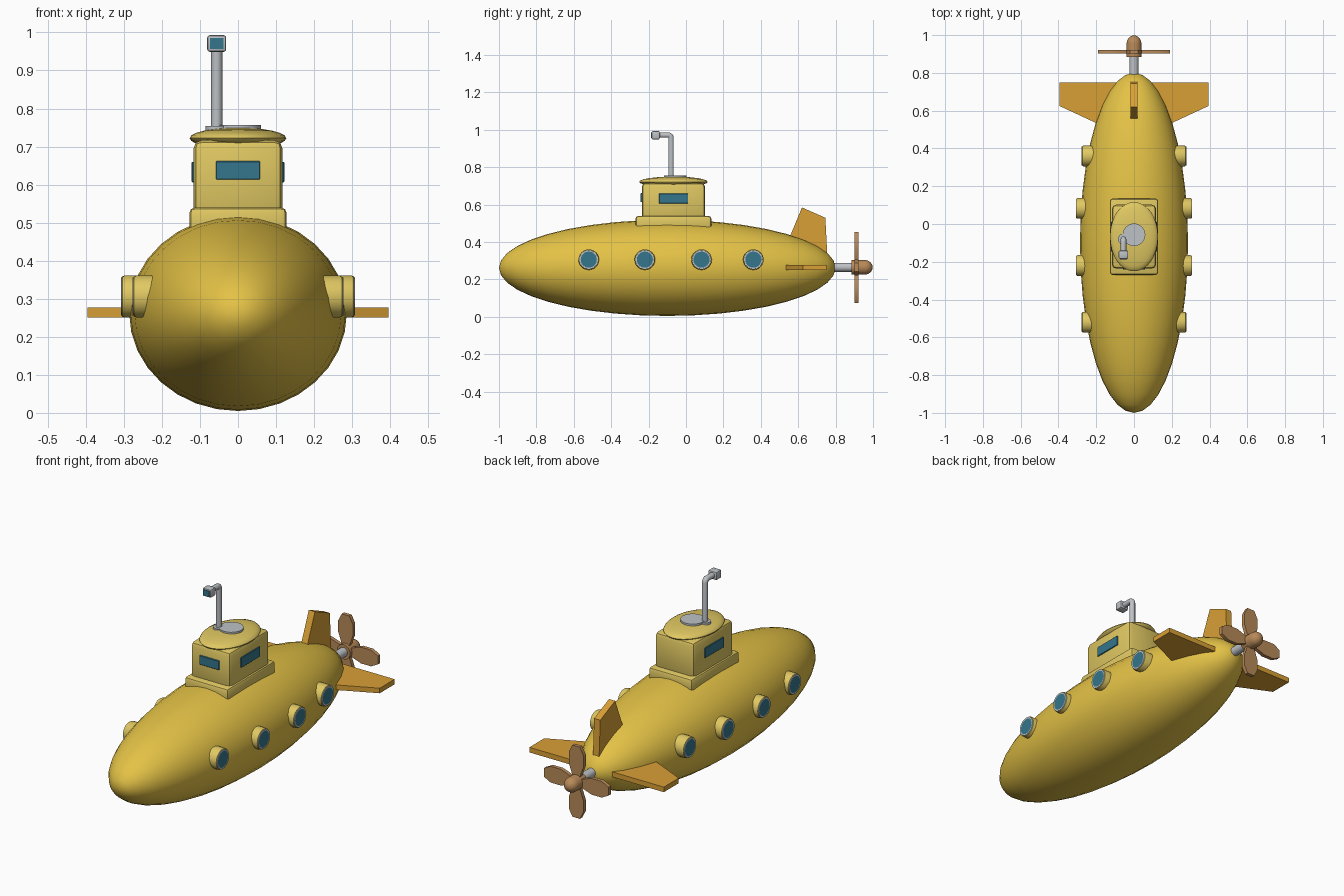
import bpy, bmesh, math
from mathutils import Matrix, Vector

cube = bpy.data.objects.get("Cube")
if cube:
    bpy.data.objects.remove(cube)


def material(name, srgb):
    m = bpy.data.materials.new(name)
    lin = [((c / 255 + 0.055) / 1.055) ** 2.4 for c in srgb] + [1]
    m.use_nodes = True
    m.diffuse_color = lin
    m.node_tree.nodes["Principled BSDF"].inputs["Base Color"].default_value = lin
    return m


YELLOW = material("hull yellow", (228, 194, 70))
PALE = material("pale yellow", (224, 200, 98))
ORANGE = material("fin orange", (217, 160, 54))
BRONZE = material("bronze", (184, 138, 88))
GREY = material("light grey metal", (190, 194, 198))
GLASS = material("teal glass", (52, 118, 140))


def finish(bm, name, mat, angle=35):
    bmesh.ops.recalc_face_normals(bm, faces=bm.faces)
    me = bpy.data.meshes.new(name)
    bm.to_mesh(me)
    bm.free()
    ob = bpy.data.objects.new(name, me)
    bpy.context.collection.objects.link(ob)
    me.materials.append(mat)
    bpy.ops.object.select_all(action='DESELECT')
    ob.select_set(True)
    bpy.context.view_layer.objects.active = ob
    bpy.ops.object.shade_smooth_by_angle(angle=math.radians(angle))
    return ob


def ellipsoid(name, mat, centre, radii, segs, rings, turn=Matrix()):
    bm = bmesh.new()
    bmesh.ops.create_uvsphere(bm, u_segments=segs, v_segments=rings, radius=1,
                              matrix=Matrix.LocRotScale(centre, None, radii) @ turn)
    return finish(bm, name, mat, 60)


def box(name, mat, lo, hi, bevel=0.0, segments=2):
    lo, hi = Vector(lo), Vector(hi)
    bm = bmesh.new()
    bmesh.ops.create_cube(bm, size=1, matrix=Matrix.LocRotScale((lo + hi) / 2, None, hi - lo))
    if bevel:
        bmesh.ops.bevel(bm, geom=bm.edges[:], offset=bevel, segments=segments,
                        profile=0.5, affect='EDGES')
    return finish(bm, name, mat)


def lathe(name, mat, profile, place, segs=24):
    """Spin (radius, height) points about local z, then place the part."""
    bm = bmesh.new()
    vs = [bm.verts.new((r, 0, h)) for r, h in profile]
    es = [bm.edges.new(p) for p in zip(vs, vs[1:])]
    bmesh.ops.spin(bm, geom=vs + es, cent=(0, 0, 0), axis=(0, 0, 1),
                   angle=math.tau, steps=segs)
    bmesh.ops.remove_doubles(bm, verts=bm.verts, dist=1e-5)
    bm.transform(place)
    return finish(bm, name, mat)


def plate(name, mat, outline, thick, place):
    """Extrude a flat outline evenly to both sides of its plane."""
    bm = bmesh.new()
    face = bm.faces.new([bm.verts.new((a, b, -thick / 2)) for a, b in outline])
    ext = bmesh.ops.extrude_face_region(bm, geom=[face])
    bmesh.ops.translate(bm, vec=(0, 0, thick),
                        verts=[v for v in ext["geom"] if isinstance(v, bmesh.types.BMVert)])
    bm.transform(place)
    return finish(bm, name, mat)


def along(axis, loc):
    return Matrix.Translation(loc) @ Vector(axis).to_track_quat('Z', 'Y').to_matrix().to_4x4()


# Hull
ellipsoid("hull", YELLOW, (0, -0.1, 0.262), (0.286, 0.9, 0.257), 32, 20,
          Matrix.Rotation(math.pi / 2, 4, 'X'))

# Tower with roof and hatch
box("tower_base", PALE, (-0.128, -0.27, 0.46), (0.128, 0.135, 0.54), 0.015)
box("tower_cabin", PALE, (-0.117, -0.236, 0.51), (0.117, 0.102, 0.717), 0.022)
ellipsoid("tower_roof", PALE, (0, -0.067, 0.722), (0.127, 0.183, 0.028), 32, 12)
lathe("hatch", GREY, [(0, 0.74), (0.06, 0.74), (0.06, 0.757), (0, 0.757)],
      Matrix.Translation((0, -0.057, 0)))

# Tower windows
box("front_window", GLASS, (-0.058, -0.242, 0.613), (0.058, -0.233, 0.662), 0.002, 1)
for side, s in (("left", 1), ("right", -1)):
    xs = sorted((s * 0.114, s * 0.122))
    box(side + "_tower_window", GLASS, (xs[0], -0.145, 0.606), (xs[1], 0.012, 0.66), 0.002, 1)

# Periscope
lathe("periscope_collar", GREY, [(0, 0.73), (0.029, 0.73), (0.029, 0.754), (0, 0.754)],
      Matrix.Translation((-0.056, -0.08, 0)))
curve = bpy.data.curves.new("periscope_tube", 'CURVE')
curve.dimensions = '3D'
curve.bevel_depth = 0.015
curve.bevel_resolution = 3
curve.use_fill_caps = True
bend = [(-0.095 + 0.015 * math.cos(t), 0.957 + 0.015 * math.sin(t))
        for t in (i * math.pi / 8 for i in range(5))]
path = [(-0.08, 0.73)] + bend + [(-0.15, 0.972)]
spline = curve.splines.new('POLY')
spline.points.add(len(path) - 1)
for p, (y, z) in zip(spline.points, path):
    p.co = (-0.056, y, z, 1)
curve.materials.append(GREY)
bpy.context.collection.objects.link(bpy.data.objects.new("periscope_tube", curve))
box("periscope_head", GREY, (-0.081, -0.184, 0.949), (-0.031, -0.14, 0.993), 0.007)
box("periscope_lens", GLASS, (-0.074, -0.187, 0.956), (-0.038, -0.18, 0.986))

# Portholes
for s, side in ((1, "left"), (-1, "right")):
    for i, (y, x) in enumerate(((-0.52, 0.275), (-0.22, 0.306), (0.083, 0.306), (0.36, 0.275))):
        spot = along((s, 0, 0), (s * x, y, 0.306))
        tag = f"{side}_porthole_{i + 1}"
        lathe(tag + "_frame", PALE, [(0, -0.08), (0.055, -0.08), (0.055, -0.008),
                                     (0.053, -0.002), (0.049, 0), (0, 0)], spot)
        lathe(tag + "_ring", GREY, [(0.042, -0.002), (0.051, -0.002), (0.05, 0.002),
                                    (0.043, 0.002)], spot)
        lathe(tag + "_glass", GLASS, [(0.043, -0.001), (0.043, 0.001), (0, 0.001)], spot)

# Fins
side_fin = [(0.1, 0.488), (0.395, 0.625), (0.395, 0.75), (0.06, 0.75)]
for s, side in ((1, "left"), (-1, "right")):
    plate(side + "_fin", ORANGE, [(s * x, y) for x, y in side_fin], 0.027,
          Matrix.Translation((0, 0, 0.264)))
upright = Matrix(((0, 0, 1, 0), (1, 0, 0, 0), (0, 1, 0, 0), (0, 0, 0, 1)))
plate("top_fin", ORANGE, [(0.535, 0.38), (0.62, 0.585), (0.745, 0.53), (0.757, 0.3)],
      0.036, upright)

# Propeller
tail = along((0, 1, 0), (0, 0, 0.265))
lathe("propeller_shaft", GREY, [(0, 0.75), (0.024, 0.75), (0.024, 0.89), (0, 0.89)], tail)
dome = [(0.039 * math.cos(t), 0.955 + 0.043 * math.sin(t))
        for t in (i * math.pi / 12 for i in range(6))]
lathe("propeller_hub", BRONZE, [(0, 0.885), (0.039, 0.885)] + dome + [(0, 0.998)], tail)
half = [(0.02, 0.018), (0.09, 0.043), (0.15, 0.043), (0.19, 0.022)]
blade = half + [(r, -w) for r, w in reversed(half)]
for i in range(4):
    plate(f"propeller_blade_{i + 1}", BRONZE, blade, 0.02,
          Matrix.Translation((0, 0.912, 0.265)) @ Matrix.Rotation(i * math.pi / 2, 4, 'Y')
          @ Matrix.Rotation(math.pi / 2, 4, 'X'))
